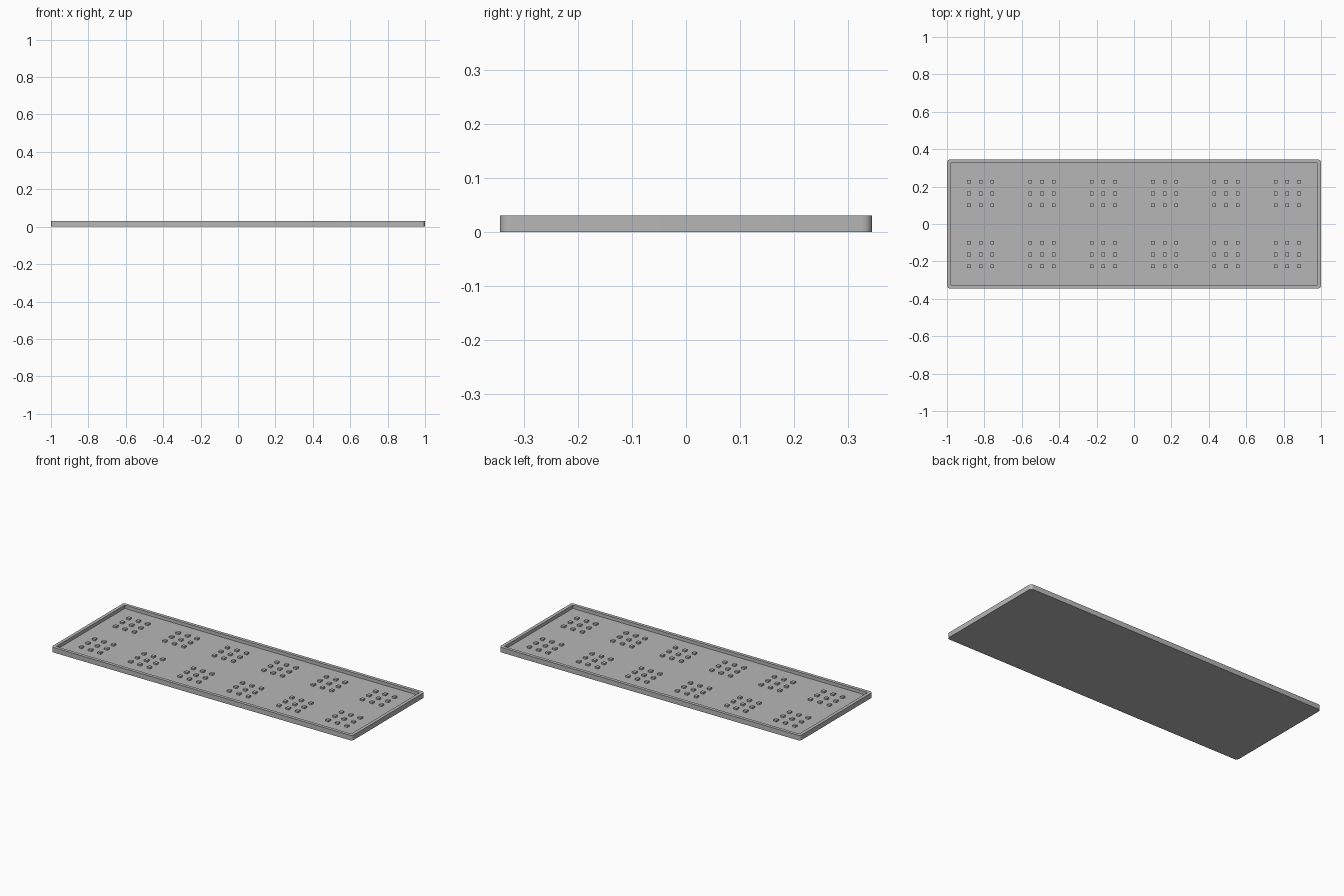
import bpy, bmesh, math

cube = bpy.data.objects.get("Cube")
if cube:
    bpy.data.objects.remove(cube)

HALF_X, HALF_Y, HEIGHT = 1.0, 0.345, 0.03
RIM, FLOOR = 0.02, 0.01
PEG, PEG_TOP, PITCH = 0.02, 0.02, 0.0625

grey = bpy.data.materials.new("plain grey")
grey.use_nodes = True
grey.diffuse_color = (0.47, 0.47, 0.47, 1)
grey.node_tree.nodes["Principled BSDF"].inputs["Base Color"].default_value = grey.diffuse_color


def finish(name, bm):
    bmesh.ops.recalc_face_normals(bm, faces=bm.faces)
    mesh = bpy.data.meshes.new(name)
    bm.to_mesh(mesh)
    bm.free()
    mesh.materials.append(grey)
    obj = bpy.data.objects.new(name, mesh)
    bpy.context.collection.objects.link(obj)
    return obj


def rounded_ring(bm, inset, z, radius, steps=6):
    """Ring of vertices around a rounded rectangle."""
    ring = []
    for i, (sx, sy) in enumerate([(1, 1), (-1, 1), (-1, -1), (1, -1)]):
        cx = sx * (HALF_X - inset - radius)
        cy = sy * (HALF_Y - inset - radius)
        for k in range(steps + 1):
            a = (i + k / steps) * math.pi / 2
            ring.append(bm.verts.new((cx + radius * math.cos(a), cy + radius * math.sin(a), z)))
    return ring


# Tray: outer wall, flat rim, inner wall and recessed floor
bm = bmesh.new()
rings = [rounded_ring(bm, 0, 0, 0.018), rounded_ring(bm, 0, HEIGHT, 0.018),
         rounded_ring(bm, RIM, HEIGHT, 0.004), rounded_ring(bm, RIM, FLOOR, 0.004)]
for low, high in zip(rings, rings[1:]):
    for i in range(len(low)):
        j = (i + 1) % len(low)
        bm.faces.new((low[i], low[j], high[j], high[i]))
bm.faces.new(rings[0])
bm.faces.new(rings[-1])
tray = finish("tray", bm)
bpy.context.view_layer.objects.active = tray
tray.select_set(True)
bpy.ops.object.shade_smooth_by_angle(angle=math.radians(30))
tray.select_set(False)

# Pegs: two rows of six clusters, each three by three
row = 0
for cy in (-0.163, 0.163):
    row += 1
    for col in range(6):
        cx = (col - 2.5) * 0.328
        bm = bmesh.new()
        for i in (-1, 0, 1):
            for j in (-1, 0, 1):
                peg = bmesh.ops.create_cube(bm, size=1)["verts"]
                bmesh.ops.scale(bm, vec=(PEG, PEG, PEG_TOP - FLOOR), verts=peg)
                bmesh.ops.translate(bm, verts=peg, vec=(
                    cx + i * PITCH, cy + j * PITCH, (PEG_TOP + FLOOR) / 2))
        finish(f"peg_cluster_{row}_{col + 1}", bm)
